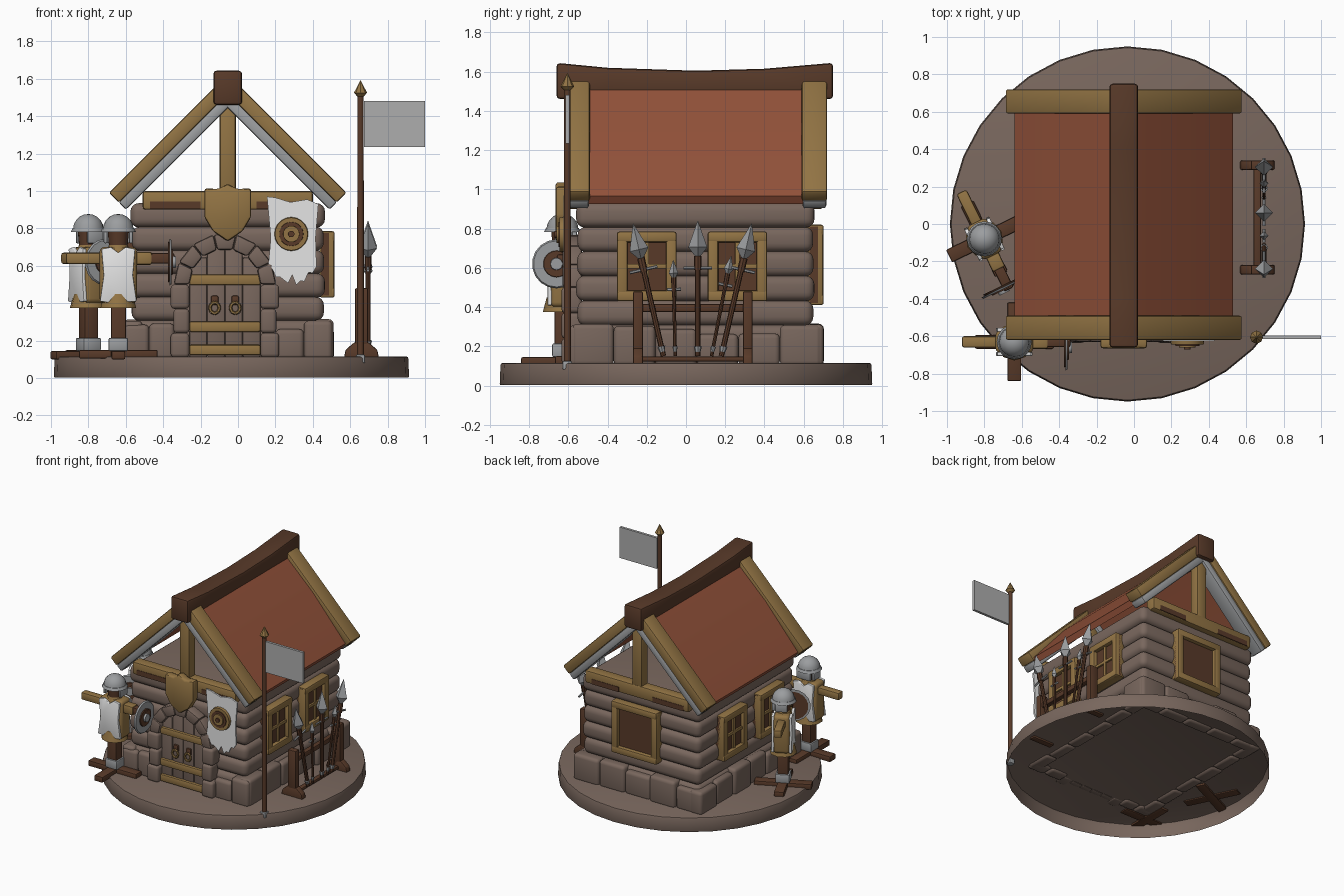
import bpy, bmesh, math, random
from mathutils import Matrix, Vector

random.seed(4)
cube = bpy.data.objects.get("Cube")
if cube:
    bpy.data.objects.remove(cube)

CX = -0.055            # house centre line
frame = Matrix()       # current placement of the part being built
made = []


def material(name, *rgb):
    m = bpy.data.materials.new(name)
    m.use_nodes = True
    m.diffuse_color = (*rgb, 1)
    m.node_tree.nodes["Principled BSDF"].inputs["Base Color"].default_value = (*rgb, 1)
    return m


STONE = material("grey brown stone", 0.19, 0.135, 0.11)
ROOF = material("clay red roof", 0.29, 0.084, 0.042)
GOLD = material("golden wood", 0.29, 0.175, 0.058)
BROWN = material("dark brown wood", 0.098, 0.042, 0.022)
STEEL = material("steel", 0.33, 0.34, 0.35)
CLOTH = material("white cloth", 0.78, 0.78, 0.78)
FLAG = material("pale grey flag", 0.42, 0.42, 0.42)


def finish(name, bm, mat, matrix=Matrix(), bevel=0.0, segments=2):
    bmesh.ops.recalc_face_normals(bm, faces=bm.faces[:])
    if bevel:
        edges = [e for e in bm.edges if e.is_manifold and e.calc_face_angle() > 0.4]
        bmesh.ops.bevel(bm, geom=edges, offset=bevel, segments=segments, profile=0.5,
                        affect='EDGES', clamp_overlap=True)
    mesh = bpy.data.meshes.new(name)
    bm.to_mesh(mesh)
    bm.free()
    mesh.materials.append(mat)
    ob = bpy.data.objects.new(name, mesh)
    ob.matrix_world = frame @ matrix
    bpy.context.scene.collection.objects.link(ob)
    made.append(ob)
    return ob


def box(name, lo, hi, mat, bevel=0.008, segments=2):
    lo, hi = Vector(lo), Vector(hi)
    bm = bmesh.new()
    bmesh.ops.create_cube(bm, size=1)
    bmesh.ops.scale(bm, vec=hi - lo, verts=bm.verts)
    return finish(name, bm, mat, Matrix.Translation((lo + hi) / 2), bevel, segments)


def along(a, b):
    a, b = Vector(a), Vector(b)
    d = b - a
    return Matrix.Translation((a + b) / 2) @ d.to_track_quat('Z', 'Y').to_matrix().to_4x4(), d.length


def beam(name, a, b, width, thick, mat, bevel=0.012):
    m, length = along(a, b)
    bm = bmesh.new()
    bmesh.ops.create_cube(bm, size=1)
    bmesh.ops.scale(bm, vec=(width, thick, length), verts=bm.verts)
    return finish(name, bm, mat, m, bevel)


def rod(name, a, b, r1, r2, mat, sides=12, bevel=0.0):
    m, length = along(a, b)
    bm = bmesh.new()
    bmesh.ops.create_cone(bm, cap_ends=True, segments=sides, radius1=r1, radius2=r2, depth=length)
    return finish(name, bm, mat, m, bevel)


def prism(name, outline, axis, t0, t1, mat, bevel=0.008):
    bm = bmesh.new()
    put = (lambda u, v: (t0, u, v)) if axis == 'x' else (lambda u, v: (u, t0, v))
    face = bm.faces.new([bm.verts.new(put(u, v)) for u, v in outline])
    new = bmesh.ops.extrude_face_region(bm, geom=[face])["geom"]
    shift = Vector((t1 - t0, 0, 0)) if axis == 'x' else Vector((0, t1 - t0, 0))
    bmesh.ops.translate(bm, vec=shift, verts=[g for g in new if isinstance(g, bmesh.types.BMVert)])
    return finish(name, bm, mat, Matrix(), bevel)


# Round ground slab, open underneath
ground = rod("ground_slab", (-0.035, 0, 0), (-0.035, 0, 0.115), 0.95, 0.945, STONE, 32, 0.01)
bm = bmesh.new()
bm.from_mesh(ground.data)
bmesh.ops.delete(bm, geom=[f for f in bm.faces if f.normal.z < -0.9], context='FACES')
bm.to_mesh(ground.data)
bm.free()

# Log wall courses
for i in range(6):
    z = 0.18 + i * 0.125
    j = random.uniform(-0.008, 0.012)
    box(f"log_course_{i}", (-0.575 - j, -0.56 - j, z), (0.465 + j, 0.655 + j, z + 0.13), STONE, 0.045, 4)

# Foundation stones around the walls
def stone_row(name, start, end, count, fixed, side):
    step = (end - start) / count
    for i in range(count):
        a, b = start + i * step, start + (i + 1) * step
        top = random.uniform(0.25, 0.32)
        out = fixed + random.uniform(-0.01, 0.01)
        lo, hi = sorted((out, fixed - (0.1 if fixed > 0 else -0.1)))
        if side:
            box(name, (lo, a, 0.1), (hi, b, top), STONE, 0.025, 3)
        else:
            box(name, (a, lo, 0.1), (b, hi, top), STONE, 0.025, 3)


stone_row("foundation_left", -0.58, 0.69, 6, 0.505, True)
stone_row("foundation_right", -0.58, 0.69, 6, -0.61, True)
stone_row("foundation_back", -0.61, 0.505, 5, 0.695, False)
stone_row("foundation_front", -0.61, -0.34, 2, -0.59, False)
stone_row("foundation_front", 0.2, 0.505, 2, -0.59, False)

# Stone door arch
AX, AZ, R0, R1 = -0.07, 0.5, 0.19, 0.275
for i in range(7):
    a, b = math.pi * i / 7, math.pi * (i + 1) / 7
    pts = [(AX + r * math.cos(t), AZ + r * math.sin(t)) for r, t in ((R0, a), (R1, a), (R1, b), (R0, b))]
    prism("arch_stone", pts, 'y', -0.63, -0.53, STONE, 0.015)
for s in (-1, 1):
    for i in range(3):
        wide = R1 + (0.0 if i % 2 else 0.015)
        xs = sorted((AX + s * R0, AX + s * wide))
        box("jamb_stone", (xs[0], -0.635, 0.11 + i * 0.13), (xs[1], -0.53, 0.24 + i * 0.13), STONE, 0.02, 3)

# Plank door with bands and ring handles
for i in range(4):
    x = AX - R0 + i * R0 / 2
    mid = abs(x + R0 / 4 - AX)
    box("door_plank", (x, -0.59, 0.11), (x + R0 / 2, -0.54, AZ + math.sqrt(R0 ** 2 - mid ** 2) + 0.02), STONE, 0.01)
for z in (0.15, 0.275, 0.525):
    box("door_band", (AX - R0, -0.61, z - 0.028), (AX + R0, -0.57, z + 0.028), GOLD, 0.01)
for x in (-0.125, -0.015):
    box("handle_plate", (x - 0.02, -0.605, 0.39), (x + 0.02, -0.58, 0.44), BROWN)
    for k in range(8):
        p = [(x + 0.026 * math.cos(t), -0.61, 0.375 + 0.03 * math.sin(t))
             for t in (k * math.pi / 4, (k + 1) * math.pi / 4)]
        rod("handle_ring", *p, 0.009, 0.009, GOLD, 6)

# Gable frames: tie beam, king post, sloping rafters with grey undersides
for y in (-0.555, 0.655):
    out = -1 if y < 0 else 1
    box("tie_beam", (-0.51, y - 0.045, 0.9), (0.4, y + 0.045, 1.0), GOLD, 0.015)
    for x0, x1 in ((-0.47, -0.2), (0.1, 0.34)):
        ys = sorted((y + out * 0.04, y + out * 0.048))
        box("beam_dark_patch", (x0, ys[0], 0.905), (x1, ys[1], 0.945), BROWN, 0)
    box("king_post", (CX - 0.043, y - 0.04, 0.98), (CX + 0.043, y + 0.04, 1.5), GOLD, 0.012)
    for s in (-1, 1):
        inward = Vector((-s, 0, -1)).normalized()
        apex, tip = Vector((CX, y, 1.625)), Vector((CX + s * 0.635, y, 0.99))
        beam("rafter", apex + inward * 0.037, tip + inward * 0.037, 0.13, 0.075, GOLD)
        beam("rafter_underside", apex + inward * 0.1, tip + inward * 0.1, 0.12, 0.055, STEEL)

# Roof slopes and sagging ridge beam
for s in (-1, 1):
    slope = [(0, 1.58), (0.3, 1.295), (0.585, 0.965), (0.56, 0.925), (0.28, 1.23), (0, 1.51)]
    prism("roof_slope", [(CX + s * u, v) for u, v in slope], 'y', -0.5, 0.6, ROOF, 0)
ridge = [(-0.66, 1.645), (-0.4, 1.62), (0.05, 1.605), (0.4, 1.615), (0.75, 1.645),
         (0.75, 1.46), (0.4, 1.47), (0.05, 1.47), (-0.4, 1.47), (-0.66, 1.46)]
prism("ridge_beam", ridge, 'x', CX - 0.077, CX + 0.077, BROWN, 0.018)


# Windows, built facing the front and then turned onto their wall
def window(x, y, turn, w, z0, z1, panes):
    global frame
    frame = Matrix.Translation((x, y, 0)) @ Matrix.Rotation(math.radians(turn), 4, 'Z')
    box("window_pane", (-w, -0.012, z0 + 0.01), (w, 0.03, z1 - 0.01), BROWN, 0)
    for s in (-1, 1):
        xs = sorted((s * w, s * (w - 0.055)))
        box("window_side", (xs[0], -0.04, z0), (xs[1], 0.04, z1), GOLD, 0.012)
    for z in (z0, z1 - 0.055):
        box("window_rail", (-w, -0.042, z), (w, 0.04, z + 0.055), GOLD, 0.012)
    if panes:
        box("window_mullion", (-0.012, -0.025, z0), (0.012, 0.02, z1), GOLD, 0.004)
        mid = (z0 + z1) / 2
        box("window_crossbar", (-w, -0.025, mid - 0.012), (w, 0.02, mid + 0.012), GOLD, 0.004)
    frame = Matrix()


for y in (-0.2, 0.262):
    window(0.475, y, 90, 0.152, 0.43, 0.785, True)
    window(-0.585, y, -90, 0.152, 0.43, 0.785, True)
window(-0.03, 0.66, 180, 0.2, 0.41, 0.82, False)

# Crest over the door
half = [(0, 1.04), (0.05, 1.01), (0.125, 1.015), (0.125, 0.86), (0.08, 0.785), (0, 0.73)]
crest = [(CX + u, v) for u, v in half] + [(CX - u, v) for u, v in half[-2:0:-1]]
prism("door_crest", crest, 'y', -0.665, -0.6, GOLD, 0.015)

# Ragged hanging cloth with a round shield
hem = [(0.16 + 0.26 * i / 12, 0.51 + 0.9 * abs(i / 12 - 0.5) ** 2 * 0.4 + random.uniform(-0.03, 0.04)) for i in range(13)]
prism("wall_cloth", [(0.43, 0.93), (0.37, 0.955), (0.28, 0.94), (0.2, 0.965), (0.155, 0.97), (0.175, 0.75)] + hem + [(0.415, 0.75)],
      'y', -0.625, -0.612, CLOTH, 0)
for r, depth, mat in ((0.093, 0.03, GOLD), (0.068, 0.036, BROWN), (0.046, 0.045, GOLD), (0.018, 0.055, BROWN)):
    rod("cloth_shield", (0.285, -0.61, 0.77), (0.285, -0.615 - depth, 0.77), r, r * 0.94, mat, 20)

# Flag on its pole
PX, PY = 0.655, -0.605
rod("flag_pole", (PX, PY, 0.1), (PX, PY, 1.52), 0.018, 0.017, BROWN)
rod("pole_tip_base", (PX, PY, 1.5), (PX, PY, 1.525), 0.012, 0.035, GOLD, 8)
rod("pole_tip", (PX, PY, 1.525), (PX, PY, 1.59), 0.035, 0.002, GOLD, 8)
box("pole_socket", (PX - 0.025, PY - 0.025, 0.08), (PX + 0.025, PY + 0.025, 0.125), STEEL)
box("flag", (PX + 0.018, PY - 0.01, 1.235), (1.0, PY + 0.01, 1.48), FLAG, 0)

# Weapon rack
RX = 0.66
foot = [(-0.095, 0.1), (0.095, 0.1), (0.085, 0.15), (0.04, 0.19), (-0.04, 0.19), (-0.085, 0.15)]
for y in (-0.245, 0.315):
    prism("rack_foot", [(RX + u, v) for u, v in foot], 'y', y - 0.025, y + 0.025, BROWN)
    box("rack_post", (RX - 0.035, y - 0.025, 0.15), (RX + 0.035, y + 0.025, 0.48), BROWN)
for z, h in ((0.395, 0.02), (0.135, 0.012)):
    box("rack_bar", (RX - 0.02, -0.25, z - h), (RX + 0.02, 0.32, z + h), BROWN)


def spear(low, high, size, shaft):
    a, b = Vector((RX + 0.035, *low)), Vector((RX + 0.035, *high))
    d = (b - a).normalized()
    neck = b - d * size
    wide = neck + d * size * 0.25
    rod("spear_shaft", a, neck, shaft, shaft, BROWN, 8)
    rod("spear_butt", a, a + d * 0.05, shaft * 0.6, shaft * 1.5, STEEL, 8)
    rod("spear_head_base", neck, wide, shaft, size * 0.27, STEEL, 4)
    rod("spear_head", wide, b, size * 0.27, 0.001, STEEL, 4)
    rod("spear_collar", neck - d * 0.07, neck, shaft * 1.4, shaft * 1.4, BROWN, 8)
    side = Vector((0, d.z, -d.y)) * size * 0.4
    rod("spear_lug", neck - d * 0.06 - side, neck - d * 0.06 + side, 0.008, 0.008, STEEL, 6)


spear((-0.115, 0.15), (-0.27, 0.825), 0.18, 0.014)
spear((0.06, 0.15), (0.06, 0.84), 0.18, 0.014)
spear((0.18, 0.15), (0.335, 0.825), 0.18, 0.014)
spear((-0.055, 0.15), (-0.065, 0.64), 0.09, 0.009)
spear((0.13, 0.15), (0.23, 0.66), 0.09, 0.009)


# Training dummies
def dummy(x, y, turn):
    global frame
    frame = Matrix.Translation((x, y, 0)) @ Matrix.Rotation(math.radians(turn), 4, 'Z')
    box("dummy_foot", (-0.21, -0.037, 0.105), (0.21, 0.037, 0.15), BROWN)
    box("dummy_foot", (-0.037, -0.21, 0.1), (0.037, 0.21, 0.145), BROWN)
    box("dummy_post", (-0.04, -0.04, 0.11), (0.04, 0.04, 0.45), BROWN)
    box("dummy_post_band", (-0.052, -0.052, 0.145), (0.052, 0.052, 0.215), STEEL)
    rod("dummy_straw_skirt", (0, 0, 0.375), (0, 0, 0.45), 0.1, 0.08, GOLD, 10)
    box("dummy_body", (-0.1, -0.06, 0.4), (0.1, 0.06, 0.7), GOLD, 0.025, 3)
    tunic = [(-0.098, 0.41), (-0.03, 0.4), (0.03, 0.405), (0.098, 0.41), (0.078, 0.55), (0.09, 0.69),
             (0.04, 0.7), (0, 0.67), (-0.04, 0.7), (-0.09, 0.69), (-0.078, 0.55)]
    prism("dummy_tunic_front", tunic, 'y', -0.075, -0.055, CLOTH, 0.004)
    prism("dummy_tunic_back", tunic, 'y', 0.055, 0.075, CLOTH, 0.004)
    box("dummy_right_arm", (-0.28, -0.03, 0.61), (-0.08, 0.03, 0.67), GOLD, 0.012)
    box("dummy_left_sleeve", (0.08, -0.037, 0.605), (0.18, 0.037, 0.675), GOLD, 0.012)
    box("dummy_left_arm", (0.1, -0.028, 0.612), (0.3, 0.028, 0.668), BROWN, 0.01)
    rod("dummy_neck", (0, 0, 0.68), (0, 0, 0.73), 0.06, 0.045, GOLD)
    rod("dummy_head", (0, 0, 0.71), (0, 0, 0.82), 0.05, 0.06, BROWN)
    bm = bmesh.new()
    bmesh.ops.create_uvsphere(bm, u_segments=16, v_segments=10, radius=0.082)
    bmesh.ops.delete(bm, geom=[v for v in bm.verts if v.co.z < -0.01], context='VERTS')
    finish("dummy_helmet", bm, STEEL, Matrix.Translation((0, 0, 0.795)))
    rod("dummy_helmet_brim", (0, 0, 0.782), (0, 0, 0.802), 0.094, 0.084, STEEL, 16)
    box("dummy_neck_guard", (-0.06, 0.05, 0.72), (0.06, 0.075, 0.79), STEEL)
    for s in (-1, 1):
        box("dummy_cheek_guard", (s * 0.068 - 0.01, -0.04, 0.72), (s * 0.068 + 0.01, 0.05, 0.79), STEEL)
    for x0, x1, r, mat in ((0.265, 0.275, 0.11, BROWN), (0.274, 0.285, 0.125, STEEL),
                           (0.28, 0.292, 0.07, BROWN), (0.29, 0.308, 0.032, STEEL)):
        rod("dummy_shield", (x0, -0.03, 0.62), (x1, -0.03, 0.62), r, r * 0.94, mat, 18)
    frame = Matrix()


dummy(-0.64, -0.63, 0)
dummy(-0.8, -0.08, -64)

# Soft shading on rounded parts
for ob in made:
    ob.select_set(True)
bpy.context.view_layer.objects.active = made[0]
bpy.ops.object.shade_smooth_by_angle(angle=math.radians(40))
